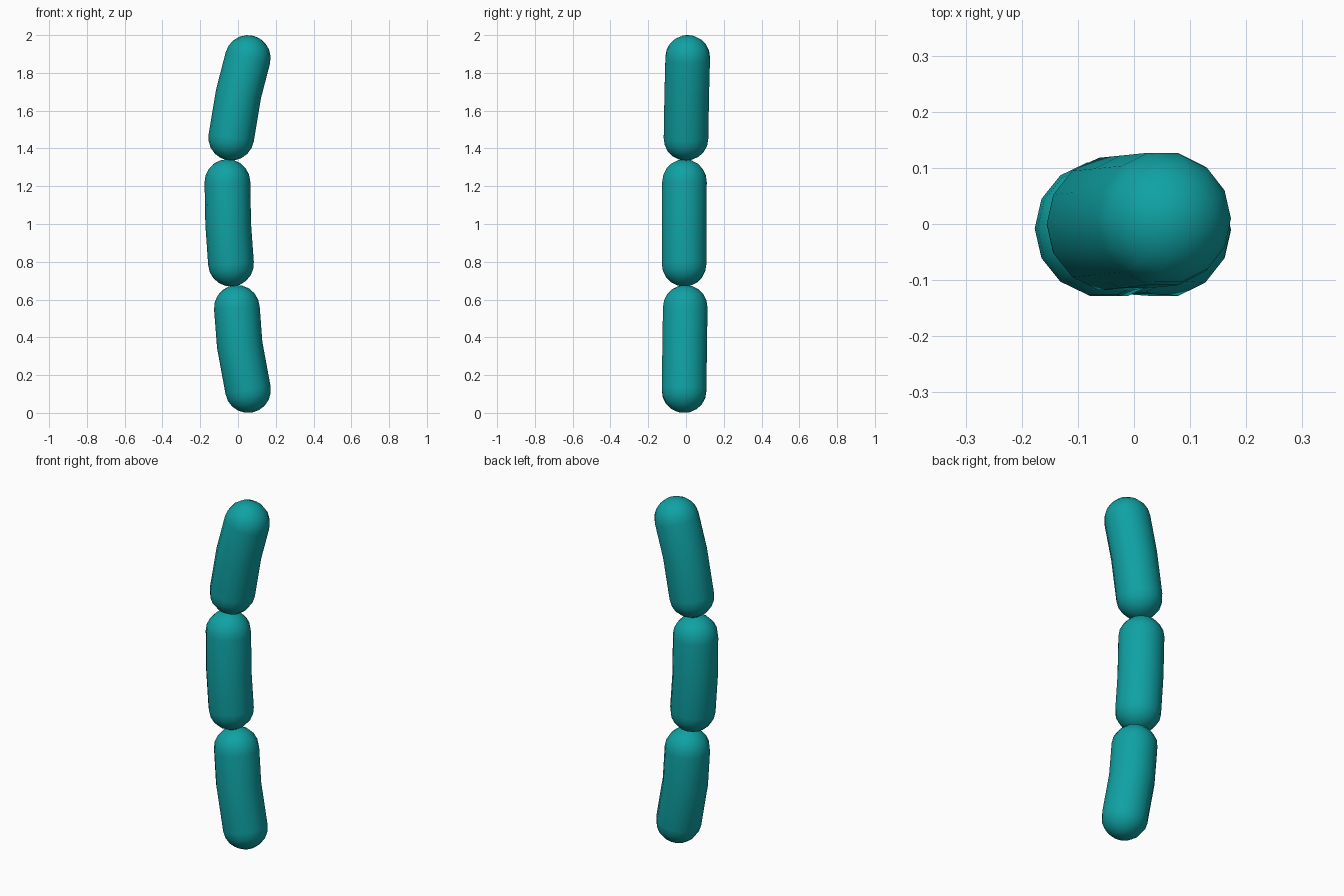
import bpy, bmesh, math
from mathutils import Vector

if "Cube" in bpy.data.objects:
    bpy.data.objects.remove(bpy.data.objects["Cube"])

SIDES, CAP_RINGS, R = 14, 5, 0.121

teal = bpy.data.materials.new("teal")
teal.diffuse_color = (0.005, 0.36, 0.37, 1)
teal.use_nodes = True
teal.node_tree.nodes["Principled BSDF"].inputs["Base Color"].default_value = teal.diffuse_color


def bent_capsule(name, points):
    """Round-ended link swept along a short bent path (bottom to top)."""
    pts = [Vector(p) for p in points]
    t0 = (pts[1] - pts[0]).normalized()
    t1 = (pts[-1] - pts[-2]).normalized()
    # each station: centre, direction, radius
    stations = []
    for i in range(1, CAP_RINGS):
        a = math.pi / 2 * i / CAP_RINGS
        stations.append((pts[0] - t0 * R * math.cos(a), t0, R * math.sin(a)))
    for i, p in enumerate(pts):
        a, b = pts[max(i - 1, 0)], pts[min(i + 1, len(pts) - 1)]
        stations.append((p, (b - a).normalized(), R))
    for i in range(CAP_RINGS - 1, 0, -1):
        a = math.pi / 2 * i / CAP_RINGS
        stations.append((pts[-1] + t1 * R * math.cos(a), t1, R * math.sin(a)))

    bm = bmesh.new()
    rings = []
    for c, t, r in stations:
        u = Vector((0, 1, 0)).cross(t).normalized()
        v = t.cross(u)
        rings.append([bm.verts.new(c + r * (u * math.cos(k * math.tau / SIDES)
                                            + v * math.sin(k * math.tau / SIDES)))
                      for k in range(SIDES)])
    low = bm.verts.new(pts[0] - t0 * R)
    high = bm.verts.new(pts[-1] + t1 * R)
    for k in range(SIDES):
        n = (k + 1) % SIDES
        for a, b in zip(rings, rings[1:]):
            bm.faces.new((a[k], a[n], b[n], b[k]))
        bm.faces.new((low, rings[0][n], rings[0][k]))
        bm.faces.new((high, rings[-1][k], rings[-1][n]))
    bmesh.ops.recalc_face_normals(bm, faces=bm.faces)
    for f in bm.faces:
        f.smooth = True
    me = bpy.data.meshes.new(name)
    bm.to_mesh(me)
    bm.free()
    me.materials.append(teal)
    ob = bpy.data.objects.new(name, me)
    bpy.context.collection.objects.link(ob)


# three stacked links, bottom to top
bent_capsule("lower_link", [(0.053, -0.010, 0.121), (0.009, -0.007, 0.36), (-0.006, -0.004, 0.556)])
bent_capsule("middle_link", [(-0.037, -0.010, 0.790), (-0.052, -0.010, 1.00), (-0.056, -0.008, 1.222)])
bent_capsule("upper_link", [(-0.036, 0.000, 1.457), (0.003, 0.004, 1.69), (0.052, 0.009, 1.879)])
